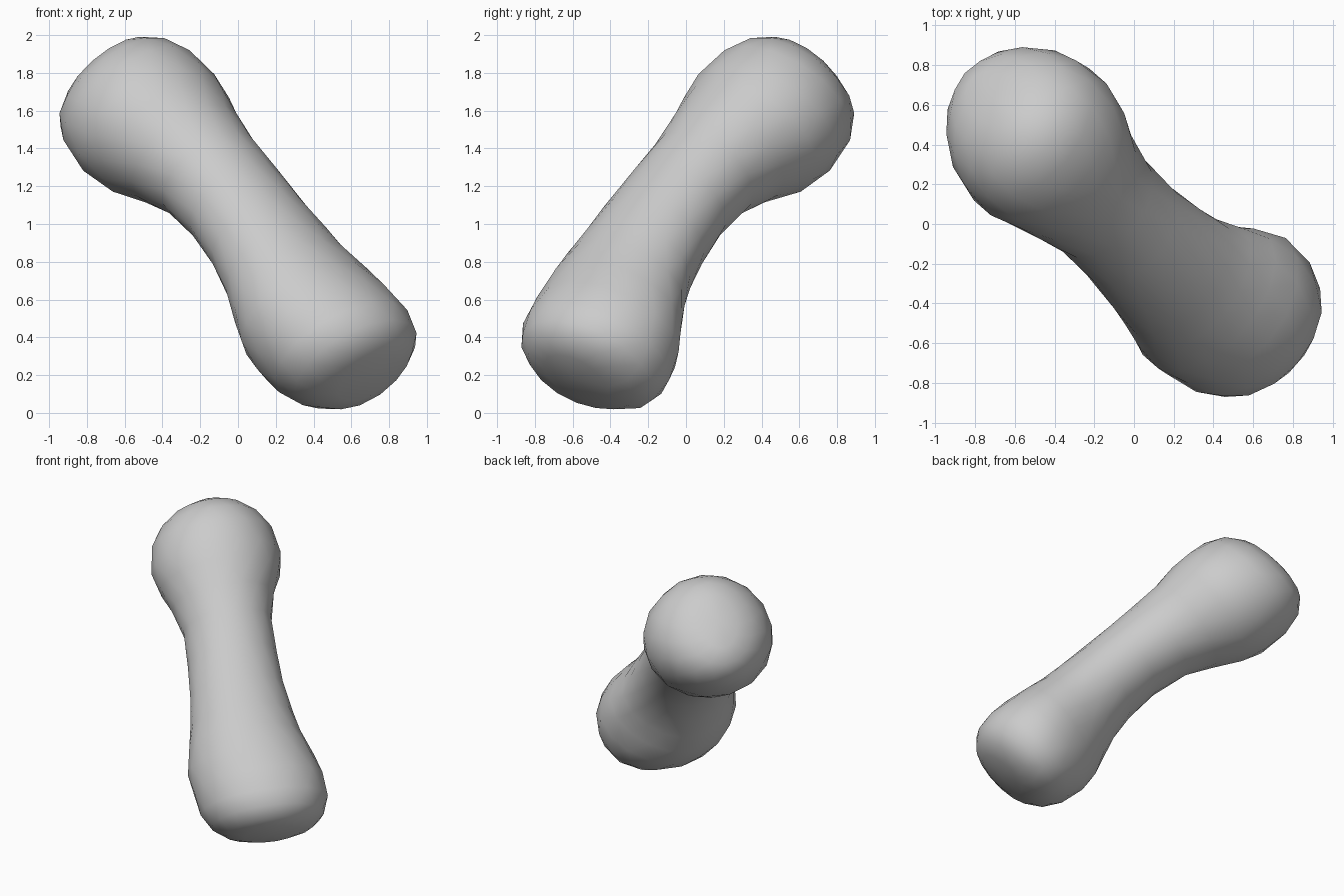
import bpy
import bmesh
import math
from mathutils import Vector

cube = bpy.data.objects.get("Cube")
if cube:
    bpy.data.objects.remove(cube, do_unlink=True)

SIDES = 16

# Bone frame: along the shaft, across it, and out of its flat upper side
along = Vector((-0.576, 0.504, 0.644)).normalized()
across = Vector((0.66, 0.753, 0)).normalized()
out = along.cross(across)
if out.z < 0:
    out.negate()

# Stations: position, half width, width offset, flat side, hollow side,
# tilt, fullness of the hollow side's inner corner
stations = [
    (-0.20, 0.455, -0.005, 1.115, 0.335, -0.10, -0.05),
    (-0.05, 0.44, -0.035, 1.115, 0.37, -0.05, -0.10),
    (0.10, 0.395, -0.052, 1.115, 0.44, 0, -0.08),
    (0.25, 0.36, -0.055, 1.12, 0.51, 0, -0.05),
    (0.45, 0.33, -0.055, 1.13, 0.57, 0, 0),
    (0.70, 0.31, -0.045, 1.14, 0.59, 0, 0),
    (0.95, 0.31, -0.03, 1.15, 0.56, 0, 0),
    (1.15, 0.355, -0.02, 1.165, 0.48, 0, 0),
    (1.32, 0.42, 0.0, 1.185, 0.39, 0, 0),
    (1.47, 0.45, 0.0, 1.195, 0.35, -0.06, 0),
]


def cap(station, reach, full_wide, full_deep, end):
    """Blunt, rounded end rings that blend to an end shift, tilt and corner."""
    pos, half, shift, top, low, tilt, corner = station
    mid, depth = (top + low) / 2, (top - low) / 2
    rings = []
    for h in (0.4, 0.68, 0.87, 0.97):
        wide = (1 - h ** full_wide) ** (1 / full_wide)
        deep = (1 - h ** full_deep) ** (1 / full_deep)
        blend = [a + (b - a) * min(1, h * 1.5)
                 for a, b in zip((shift, tilt, corner), end)]
        rings.append((pos + reach * h, half * wide, blend[0],
                      mid + depth * deep, mid - depth * deep, *blend[1:]))
    return rings


lower_cap = cap(stations[0], -0.385, 2.8, 3.1, (0.01, -0.14, 0.10))
upper_cap = cap(stations[-1], 0.44, 2.2, 3.1, (0.01, -0.12, 0))
sections = lower_cap[::-1] + stations + upper_cap

# Loft the rings into one closed skin
bm = bmesh.new()
rings = []
for i, (pos, half, shift, top, low, tilt, corner) in enumerate(sections):
    ring = []
    for s in range(SIDES):
        a = math.tau * (s + 0.5 * (i % 2)) / SIDES
        c, d = math.cos(a), math.sin(a)
        swell = 1 + corner * 2 * max(0, c) * max(0, -d)
        rise = (top - low) / 2 * d * swell
        p = (along * (pos + tilt * rise)
             + across * (shift + half * c * swell)
             + out * ((top + low) / 2 + rise))
        ring.append(bm.verts.new(p))
    rings.append(ring)

for i, (r0, r1) in enumerate(zip(rings, rings[1:])):
    for s in range(SIDES):
        n = (s + 1) % SIDES
        if i % 2 == 0:
            bm.faces.new((r0[s], r0[n], r1[s]))
            bm.faces.new((r0[n], r1[n], r1[s]))
        else:
            bm.faces.new((r0[s], r1[n], r1[s]))
            bm.faces.new((r0[s], r0[n], r1[n]))

# Close both ends with shallow fans
for ring, reach in ((rings[0], -0.012), (rings[-1], 0.012)):
    centre = sum((v.co for v in ring), Vector()) / SIDES
    tip = bm.verts.new(centre + along * reach)
    for s in range(SIDES):
        bm.faces.new((ring[s], ring[(s + 1) % SIDES], tip))
bmesh.ops.recalc_face_normals(bm, faces=bm.faces)

mesh = bpy.data.meshes.new("bone")
bm.to_mesh(mesh)
bm.free()
bone = bpy.data.objects.new("bone", mesh)
bpy.context.collection.objects.link(bone)

# Plain grey surface
grey = bpy.data.materials.new("light_grey")
grey.use_nodes = True
colour = (0.6, 0.6, 0.6, 1)
grey.diffuse_color = colour
grey.node_tree.nodes["Principled BSDF"].inputs["Base Color"].default_value = colour
mesh.materials.append(grey)

bpy.ops.object.select_all(action="DESELECT")
bone.select_set(True)
bpy.context.view_layer.objects.active = bone
bpy.ops.object.shade_smooth_by_angle(angle=math.radians(30))
